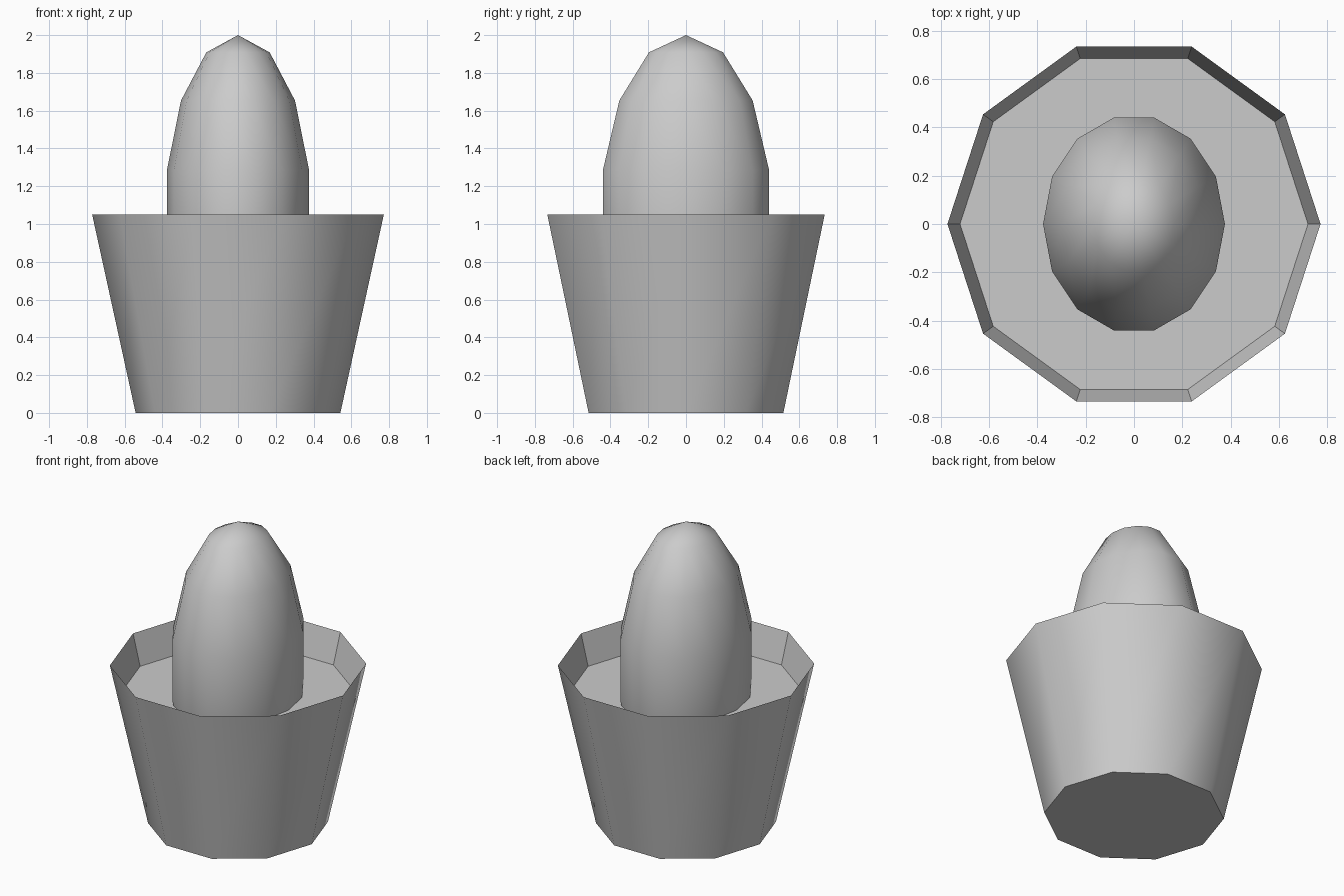
import bpy, bmesh
from math import cos, sin, tau, pi
from mathutils import Matrix

if "Cube" in bpy.data.objects:
    bpy.data.objects.remove(bpy.data.objects["Cube"])

SIDES = 10


def make_object(name, bm):
    bmesh.ops.recalc_face_normals(bm, faces=bm.faces)
    mesh = bpy.data.meshes.new(name)
    bm.to_mesh(mesh)
    bm.free()
    obj = bpy.data.objects.new(name, mesh)
    bpy.context.collection.objects.link(obj)
    return obj


def ring(bm, radius, z):
    return [bm.verts.new((radius * cos(tau * i / SIDES), radius * sin(tau * i / SIDES), z))
            for i in range(SIDES)]


def bridge(bm, a, b, smooth):
    for i in range(SIDES):
        j = (i + 1) % SIDES
        bm.faces.new((a[i], a[j], b[j], b[i])).smooth = smooth


# Flared pot: base, smooth outer wall, faceted inner lip, flat soil
bm = bmesh.new()
base = ring(bm, 0.542, 0.0)
rim = ring(bm, 0.772, 1.05)
soil = ring(bm, 0.72, 0.845)
bm.faces.new(base)
bridge(bm, base, rim, True)
bridge(bm, rim, soil, False)
bm.faces.new(soil)
for edge in bm.edges:
    if len({f.smooth for f in edge.link_faces}) > 1:
        edge.smooth = False
make_object("pot_with_soil", bm)

# Cactus: stretched low-poly sphere, lower part buried in the soil
bm = bmesh.new()
bmesh.ops.create_uvsphere(bm, u_segments=14, v_segments=7, radius=1.0)
transform = (Matrix.Translation((0, 0, 1.08))
             @ Matrix.Diagonal((0.386, 0.463, 0.92, 1))
             @ Matrix.Rotation(pi / 2, 4, 'Z'))
bmesh.ops.transform(bm, matrix=transform, verts=bm.verts)
for face in bm.faces:
    face.smooth = True
make_object("cactus", bm)
